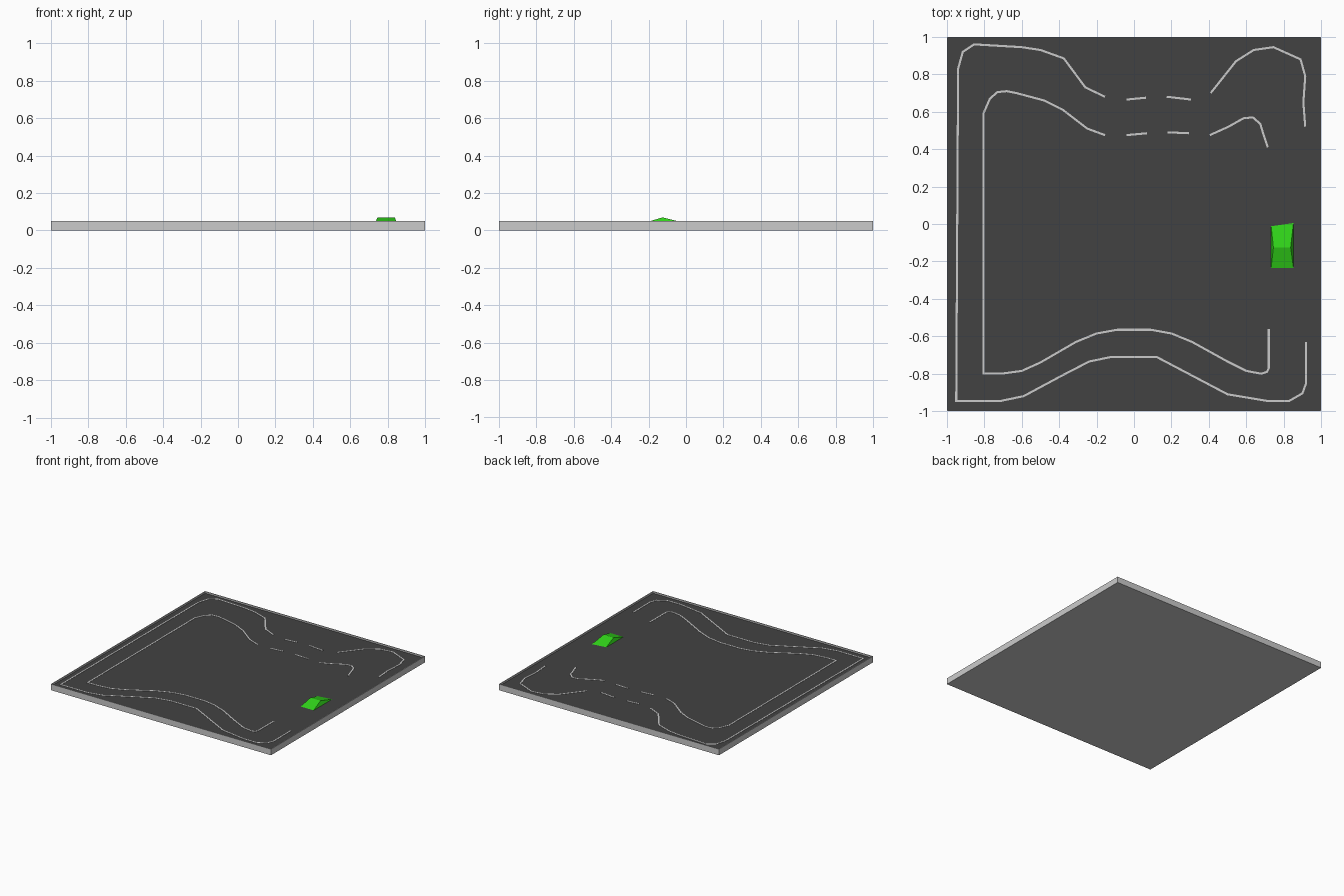
import bpy, bmesh
from mathutils import Vector

if "Cube" in bpy.data.objects:
    bpy.data.objects.remove(bpy.data.objects["Cube"])

FLOOR = 0.037


def material(name, color):
    m = bpy.data.materials.new(name)
    m.diffuse_color = (*color, 1)
    m.use_nodes = True
    m.node_tree.nodes["Principled BSDF"].inputs["Base Color"].default_value = m.diffuse_color
    return m


def finish(bm, name, *mats):
    bmesh.ops.recalc_face_normals(bm, faces=bm.faces)
    me = bpy.data.meshes.new(name)
    bm.to_mesh(me)
    bm.free()
    ob = bpy.data.objects.new(name, me)
    bpy.context.collection.objects.link(ob)
    for m in mats:
        me.materials.append(m)
    return ob


grey = material("tray_grey", (0.6, 0.6, 0.6))
dark = material("asphalt", (0.055, 0.055, 0.055))
paint = material("line_paint", (0.6, 0.6, 0.6))
green = material("ramp_green", (0.03, 0.65, 0.01))

# Square tray with thin raised rim and sunken dark floor
bm = bmesh.new()
bmesh.ops.create_cube(bm, size=1)
for v in bm.verts:
    v.co = (v.co.x * 2, v.co.y * 2, (v.co.z + 0.5) * 0.05)
top = max(bm.faces, key=lambda f: f.calc_center_median().z)
bmesh.ops.inset_region(bm, faces=[top], thickness=0.01)
ext = bmesh.ops.extrude_face_region(bm, geom=[top])["geom"]
bmesh.ops.delete(bm, geom=[top], context='FACES_ONLY') if top.is_valid else None
for g in ext:
    if isinstance(g, bmesh.types.BMVert):
        g.co.z = FLOOR
    elif isinstance(g, bmesh.types.BMFace):
        g.material_index = 1
finish(bm, "track_tray", grey, dark)


# Painted line: mitred strip standing slightly proud of the floor
def road_line(name, pts, width=0.011, height=0.002):
    p = [Vector(q) for q in pts]
    bm = bmesh.new()
    rings = []
    for i, q in enumerate(p):
        a = (q - p[i - 1]).normalized() if i else (p[1] - q).normalized()
        b = (p[i + 1] - q).normalized() if i < len(p) - 1 else a
        t = (a + b).normalized()
        n = Vector((-t.y, t.x)) * (width / 2 / max(t.dot(a), 0.5))
        l, r = q + n, q - n
        rings.append([bm.verts.new((c.x, c.y, z)) for c, z in (
            (l, FLOOR - 0.001), (r, FLOOR - 0.001),
            (r, FLOOR + height), (l, FLOOR + height))])
    for s, e in zip(rings, rings[1:]):
        for k in range(4):
            j = (k + 1) % 4
            bm.faces.new((s[k], s[j], e[j], e[k]))
    bm.faces.new(rings[0])
    bm.faces.new(rings[-1])
    finish(bm, name, paint)


road_line("outer_line", [
    (.92, -.63), (.92, -.85), (.9, -.905), (.83, -.945), (.71, -.945),
    (.5, -.91), (.31, -.81), (.12, -.71), (-.12, -.71), (-.24, -.735),
    (-.385, -.81), (-.59, -.92), (-.71, -.945), (-.95, -.945), (-.94, .83),
    (-.915, .92), (-.855, .96), (-.6, .945), (-.5, .93), (-.375, .885),
    (-.26, .73), (-.155, .68)])
road_line("inner_line", [
    (.72, -.56), (.72, -.77), (.71, -.79), (.68, -.8), (.6, -.785),
    (.5, -.735), (.31, -.63), (.2, -.585), (.09, -.565), (-.09, -.565),
    (-.2, -.585), (-.31, -.63), (-.5, -.74), (-.6, -.785), (-.71, -.8),
    (-.805, -.8), (-.805, .59), (-.77, .67), (-.73, .705), (-.68, .71),
    (-.63, .7), (-.48, .66), (-.38, .61), (-.25, .51), (-.155, .475)])
road_line("corner_outer_line", [
    (.41, .7), (.545, .87), (.64, .93), (.745, .945), (.89, .88),
    (.915, .79), (.905, .65), (.915, .52)])
road_line("corner_inner_line", [
    (.405, .475), (.505, .52), (.585, .565), (.635, .57), (.675, .535),
    (.69, .485), (.715, .41)])
# Dashes across the gap
for i, d in enumerate([((-.04, .665), (.065, .675)), ((.175, .68), (.305, .665)),
                       ((-.04, .475), (.07, .485)), ((.18, .49), (.295, .485))]):
    road_line(f"dash_{i + 1}", d)

# Green jump ramp: ridge across the lane, slightly tapered sides
bm = bmesh.new()
left = [(.733, -.235, FLOOR), (.745, -.125, .07), (.733, -.012, FLOOR)]
right = [(.852, -.235, FLOOR), (.837, -.125, .07), (.852, .005, FLOOR)]
L = [bm.verts.new(c) for c in left]
R = [bm.verts.new(c) for c in right]
bm.faces.new(L)
bm.faces.new(R)
for k in range(3):
    j = (k + 1) % 3
    bm.faces.new((L[k], L[j], R[j], R[k]))
finish(bm, "jump_ramp", green)
